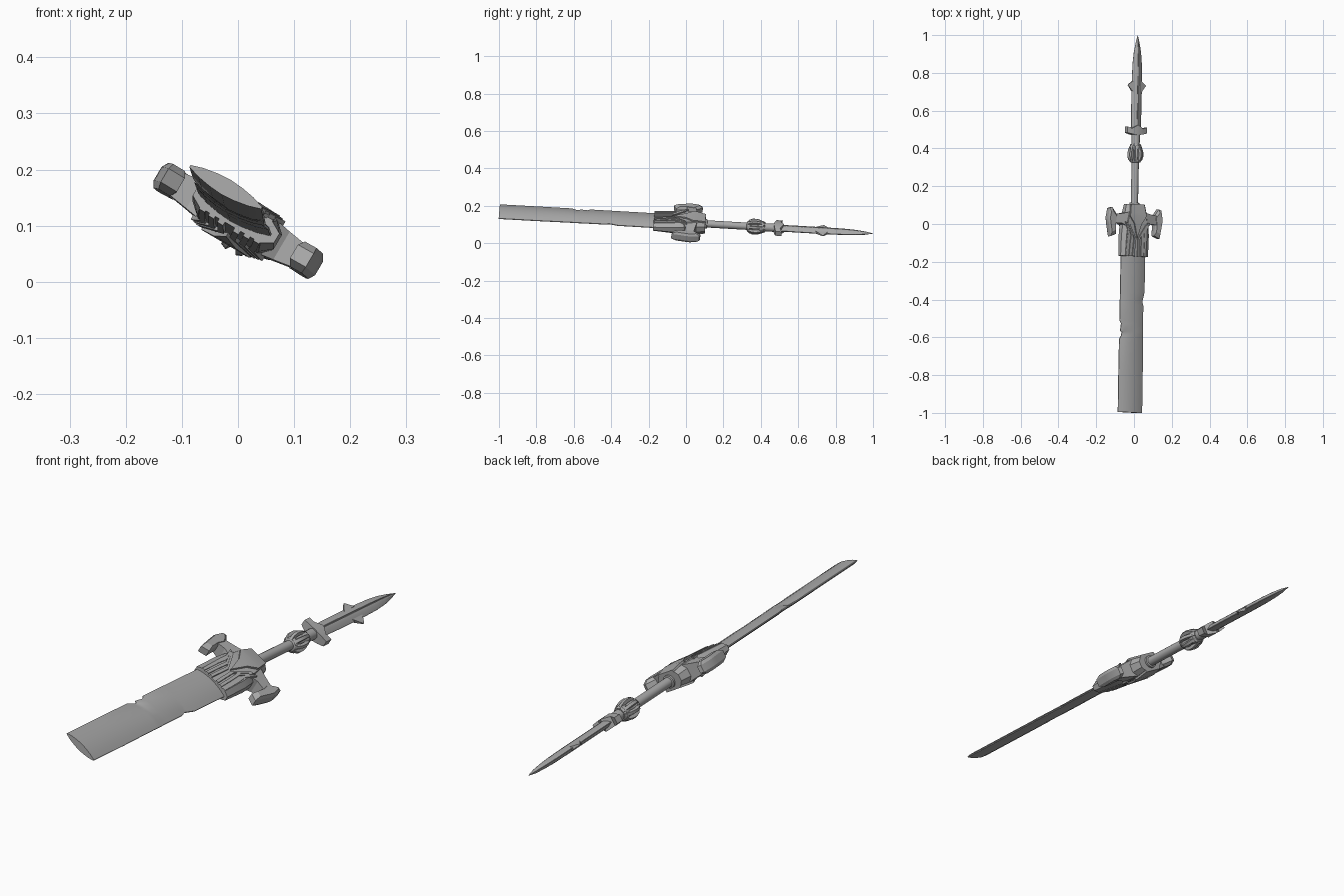
import bpy, bmesh, math
from mathutils import Vector, Matrix

if "Cube" in bpy.data.objects:
    bpy.data.objects.remove(bpy.data.objects["Cube"])

steel = bpy.data.materials.new("grey steel")
steel.diffuse_color = (0.4, 0.4, 0.4, 1)
steel.use_nodes = True
steel.node_tree.nodes["Principled BSDF"].inputs["Base Color"].default_value = steel.diffuse_color

# Local frame: u across, v along the sword, w through its thickness
V = Vector((0.02, 1, -0.058)).normalized()
U = Vector((0.862, 0, -0.508))
U = (U - V * U.dot(V)).normalized()
W = U.cross(V)
FRAME = Matrix((U, V, W)).transposed().to_4x4()
FRAME.translation = (0, 0, 0.11)


def finish(name, bm, angle=25):
    bmesh.ops.remove_doubles(bm, verts=bm.verts, dist=1e-5)
    bmesh.ops.recalc_face_normals(bm, faces=bm.faces)
    bm.transform(FRAME)
    me = bpy.data.meshes.new(name)
    bm.to_mesh(me)
    bm.free()
    me.materials.append(steel)
    ob = bpy.data.objects.new(name, me)
    bpy.context.collection.objects.link(ob)
    bpy.ops.object.select_all(action='DESELECT')
    ob.select_set(True)
    bpy.context.view_layer.objects.active = ob
    bpy.ops.object.shade_smooth_by_angle(angle=math.radians(angle))
    return ob


def loft(bm, rings):
    """Skin closed rings of (u, v, w) points and cap both ends."""
    rows = [[bm.verts.new(p) for p in r] for r in rings]
    n = len(rows[0])
    for a, b in zip(rows, rows[1:]):
        for i in range(n):
            j = (i + 1) % n
            bm.faces.new((a[i], a[j], b[j], b[i]))
    bm.faces.new(rows[0])
    bm.faces.new(rows[-1])


def lens(v, left, right, half):
    """Lens-shaped cross-section; half lists (fraction, w) from edge to edge."""
    mid, h = (left + right) / 2, (right - left) / 2
    top = [(mid + f * h, v, w) for f, w in half]
    return top + [(u, v, -w) for u, _, w in reversed(top)]


def lathe(bm, profile, n=16):
    loft(bm, [[(r * math.cos(2 * math.pi * k / n), v, r * math.sin(2 * math.pi * k / n))
               for k in range(n)] for v, r in profile])


def thick(v):
    """Half thickness of the hilt block along its length."""
    pts = [(-0.18, 0.021), (0.0, 0.038), (0.05, 0.038), (0.11, 0.028)]
    for (a, ta), (b, tb) in zip(pts, pts[1:]):
        if v <= b:
            return ta + (tb - ta) * (v - a) / (b - a)
    return pts[-1][1]


def plate(bm, outline, h):
    """Raised plate following the block surface on both faces."""
    for s in (1, -1):
        part = bmesh.new()
        part.faces.new([part.verts.new((u, v, 0)) for u, v in outline])
        for cut in (0.0, 0.05):
            bmesh.ops.bisect_plane(part, geom=part.verts[:] + part.edges[:] + part.faces[:],
                                   plane_co=(0, cut, 0), plane_no=(0, 1, 0))
        ext = bmesh.ops.extrude_face_region(part, geom=part.faces[:])["geom"]
        top = {g for g in ext if isinstance(g, bmesh.types.BMVert)}
        for p in part.verts:
            p.co.z = s * (thick(p.co.y) + (h if p in top else -0.008))
        tmp = bpy.data.meshes.new("tmp")
        part.to_mesh(tmp)
        part.free()
        bm.from_mesh(tmp)
        bpy.data.meshes.remove(tmp)


# Broad blade with chipped edges: (v, left edge, right edge)
edge_rows = [(-1.0, -0.076, 0.072), (-0.8, -0.077, 0.071), (-0.615, -0.077, 0.068),
             (-0.595, -0.066, 0.068), (-0.575, -0.062, 0.068), (-0.57, -0.072, 0.068),
             (-0.53, -0.067, 0.067), (-0.515, -0.077, 0.067), (-0.43, -0.077, 0.066),
             (-0.41, -0.077, 0.060), (-0.395, -0.077, 0.063), (-0.36, -0.077, 0.072),
             (-0.15, -0.077, 0.072)]
section = [(-1, 0.002), (-0.7, 0.009), (-0.35, 0.0135), (0, 0.0155),
           (0.35, 0.0135), (0.7, 0.009), (1, 0.002)]
bm = bmesh.new()
loft(bm, [lens(v, l, r, section) for v, l, r in edge_rows])
finish("main_blade", bm, 35)

# Hilt block, chamfered and wedge shaped
bm = bmesh.new()
rings = []
for v, hw in [(-0.172, 0.084), (-0.06, 0.084), (0.0, 0.078), (0.05, 0.068), (0.104, 0.056)]:
    t = thick(v)
    rings.append([(a * hw, v, b * t) for a, b in
                  [(-1, -.45), (-.75, -1), (.75, -1), (1, -.45), (1, .45), (.75, 1), (-.75, 1), (-1, .45)]])
loft(bm, rings)
finish("hilt_block", bm)

# Layered plates on both faces of the hilt
bm = bmesh.new()
plate(bm, [(-0.04, 0.104), (0.04, 0.104), (0.05, 0.04), (0.022, 0.0), (0, -0.075),
           (-0.022, 0.0), (-0.05, 0.04)], 0.008)
finish("spade_plate", bm)
bm = bmesh.new()
for s in (1, -1):
    for k in range(3):
        o = 0.019 * k
        path = [(0.074 - o * .35, 0.008 - o * .25), (0.056 - o, -0.045 - o * .8),
                (0.060 - o * 1.05, -0.085 - o), (0.062 - o * 1.05, -0.172)]
        strip = [(s * u, v) for u, v in path]
        inner = [(s * (u - 0.012), v - 0.004 * (v > -0.17)) for u, v in reversed(path)]
        plate(bm, strip + inner, 0.003 + 0.002 * k)
finish("chevron_strips", bm)

# Guard arms and hooked heads, mirrored
head = [(0.112, 0.042), (0.143, 0.083), (0.158, 0.078), (0.167, 0.03), (0.162, -0.005),
        (0.150, -0.072), (0.117, -0.058), (0.121, -0.005)]
bm = bmesh.new()
for s in (1, -1):
    loft(bm, [[(s * u, a, t), (s * u, b, t), (s * u, b, -t), (s * u, a, -t)]
              for u, a, b, t in [(0.05, -0.02, 0.06, 0.036), (0.09, 0.0, 0.052, 0.029),
                                 (0.135, 0.0, 0.045, 0.022)]])
    cu, cv = 0.143, 0.015
    loft(bm, [[(s * (cu + (u - cu) * k), cv + (v - cv) * k, w) for u, v in head]
              for k, w in [(0.72, -0.026), (1, -0.014), (1, 0.014), (0.72, 0.026)]])
finish("guard_arms", bm)

# Grip and collar core
bm = bmesh.new()
lathe(bm, [(0.09, 0.026), (0.112, 0.026), (0.114, 0.0195), (0.325, 0.0195), (0.328, 0.027),
           (0.342, 0.030), (0.35, 0.025), (0.385, 0.025), (0.395, 0.031), (0.415, 0.031),
           (0.422, 0.022), (0.485, 0.022)])
finish("grip", bm, 35)

# Bowed ribs round the collar
bm = bmesh.new()
for k in range(8):
    turn = Matrix.Rotation(2 * math.pi * (k + 0.5) / 8, 4, 'Y')
    arc = [(0.328, 0.026), (0.34, 0.036), (0.357, 0.042), (0.378, 0.042), (0.398, 0.037), (0.424, 0.026)]
    loft(bm, [[turn @ Vector(p) for p in [(-0.008, v, r - 0.013), (0.008, v, r - 0.013),
                                          (0.006, v, r), (-0.006, v, r)]] for v, r in arc])
finish("collar_ribs", bm)

# Small cross guard with swept ends
bm = bmesh.new()
loft(bm, [[(u, a, t), (u, b, t), (u, b, -t), (u, a, -t)]
          for u, a, b, t in [(-0.06, 0.482, 0.515, 0.013), (-0.035, 0.476, 0.505, 0.020),
                             (0, 0.47, 0.525, 0.026), (0.035, 0.476, 0.505, 0.020),
                             (0.06, 0.482, 0.515, 0.013)]])
finish("small_guard", bm)

# Pommel dagger with a shallow central groove
bm = bmesh.new()
rows = [(0.5, 0.029, 1), (0.6, 0.031, 1), (0.75, 0.031, 1), (0.85, 0.028, 0.95),
        (0.91, 0.022, 0.8), (0.96, 0.012, 0.55), (1.001, 0.0008, 0.05)]
groove = [(-1, 0.001), (-0.45, 0.013), (-0.1, 0.0155), (0, 0.012), (0.1, 0.0155), (0.45, 0.013), (1, 0.001)]
loft(bm, [lens(v, -h, h, [(f, w * t) for f, w in groove]) for v, h, t in rows])
finish("pommel_dagger", bm)

# Side barbs on the dagger
bm = bmesh.new()
for s in (1, -1):
    loft(bm, [[(s * u, v, w * k) for u, v, k in [(0.022, 0.695, 1), (0.054, 0.733, 0.3),
               (0.054, 0.738, 0.3), (0.022, 0.76, 1)]] for w in (-0.008, 0.008)])
finish("dagger_barbs", bm)
